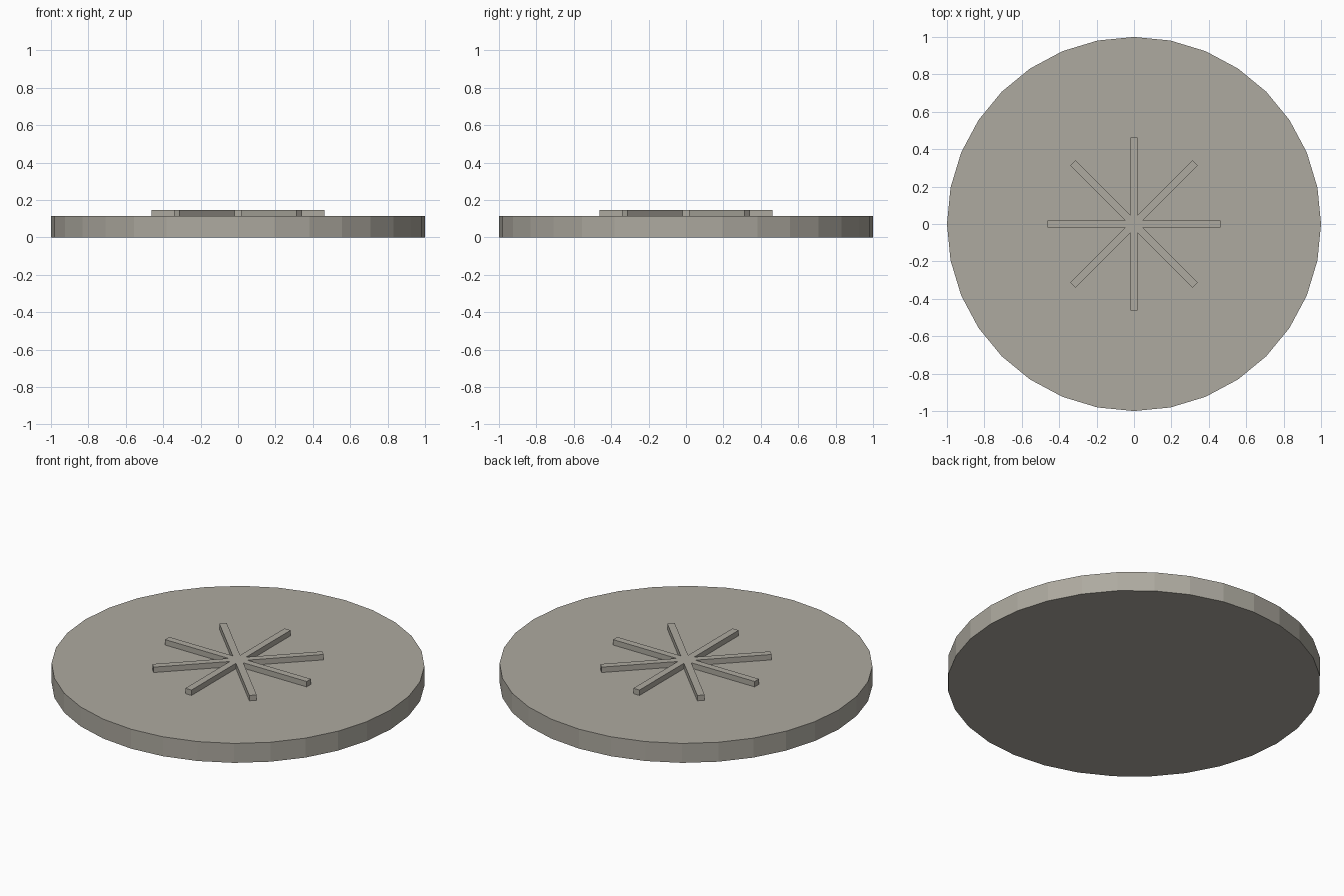
import bpy, bmesh
from math import sin, cos, tan, pi

if "Cube" in bpy.data.objects:
    bpy.data.objects.remove(bpy.data.objects["Cube"])

DISC_TOP, STAR_TOP = 0.115, 0.147
ARMS, REACH, HALF_W = 8, 0.463, 0.02

# Warm grey stone colour
stone = bpy.data.materials.new("warm_grey")
stone.diffuse_color = (0.42, 0.40, 0.35, 1)
stone.use_nodes = True
stone.node_tree.nodes["Principled BSDF"].inputs["Base Color"].default_value = stone.diffuse_color


def prism(name, outline, z0, z1):
    """Extrude a flat outline from z0 to z1."""
    bm = bmesh.new()
    face = bm.faces.new([bm.verts.new((x, y, z0)) for x, y in outline])
    top = bmesh.ops.extrude_face_region(bm, geom=[face], use_keep_orig=True)
    for v in top["geom"]:
        if isinstance(v, bmesh.types.BMVert):
            v.co.z = z1
    bmesh.ops.recalc_face_normals(bm, faces=bm.faces)
    mesh = bpy.data.meshes.new(name)
    bm.to_mesh(mesh)
    bm.free()
    mesh.materials.append(stone)
    obj = bpy.data.objects.new(name, mesh)
    bpy.context.collection.objects.link(obj)
    return obj


# Base disc, 32 flat sides
prism("disc", [(cos(i * pi / 16), sin(i * pi / 16)) for i in range(32)], 0, DISC_TOP)

# Raised eight-armed star: two tip corners and one inner corner per arm
inner = HALF_W / tan(pi / ARMS)
star = []
for i in range(ARMS):
    a = 2 * pi * i / ARMS
    for u, v in ((REACH, -HALF_W), (REACH, HALF_W), (inner, HALF_W)):
        star.append((u * cos(a) - v * sin(a), u * sin(a) + v * cos(a)))
prism("raised_star", star, DISC_TOP, STAR_TOP)
